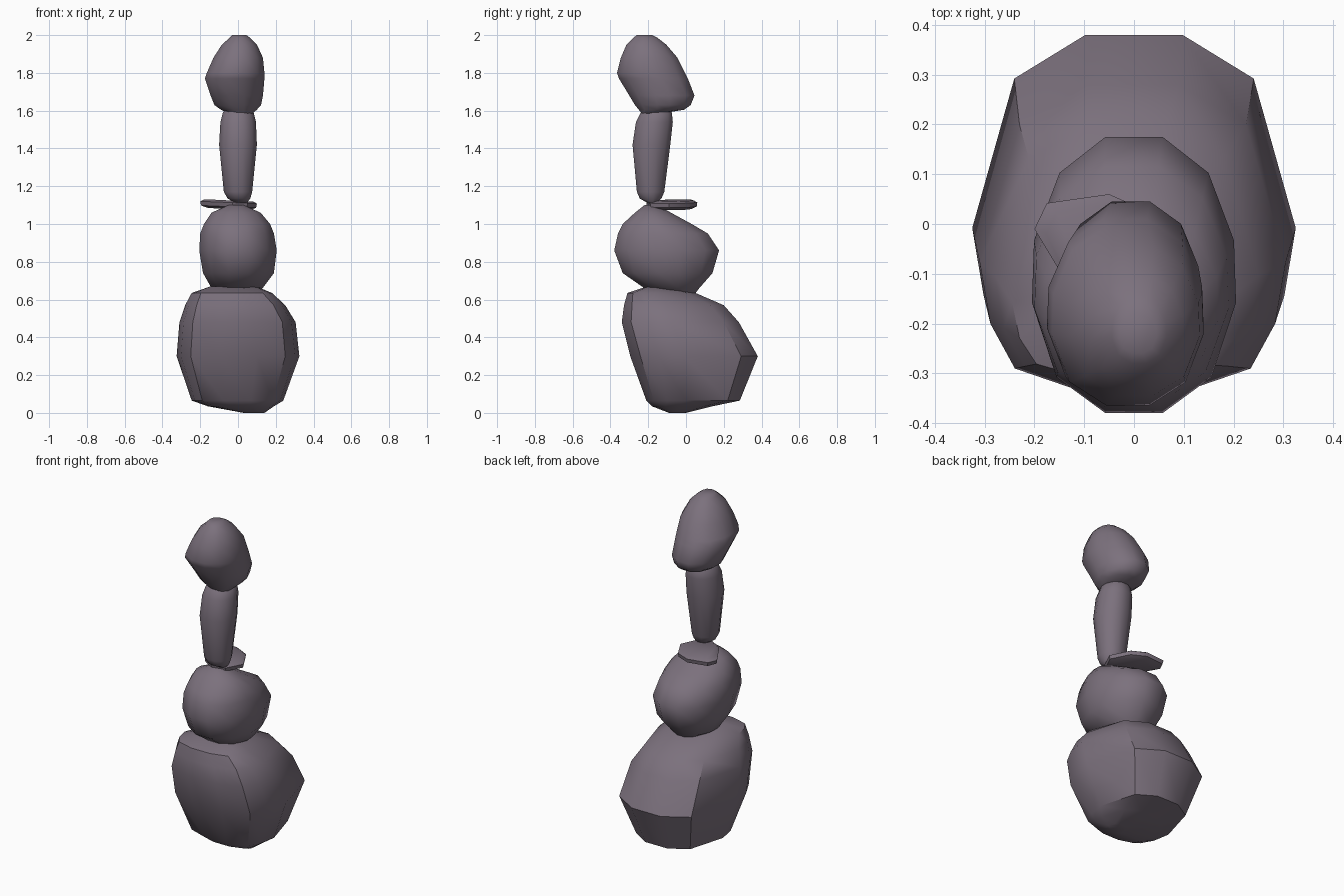
import bpy, bmesh, math

mat = bpy.data.materials.new("mauve grey stone")
mat.diffuse_color = (0.20, 0.165, 0.205, 1)


def loft(name, rings, angle):
    """Skin a stack of point rings, cap both ends, shade smooth by angle."""
    bm = bmesh.new()
    loops = [[bm.verts.new(p) for p in ring] for ring in rings]
    n = len(loops[0])
    for a, b in zip(loops, loops[1:]):
        for i in range(n):
            j = (i + 1) % n
            bm.faces.new((a[i], a[j], b[j], b[i]))
    bm.faces.new(loops[0][::-1])
    bm.faces.new(loops[-1])
    bmesh.ops.recalc_face_normals(bm, faces=bm.faces)
    me = bpy.data.meshes.new(name)
    bm.to_mesh(me)
    bm.free()
    me.materials.append(mat)
    ob = bpy.data.objects.new(name, me)
    bpy.context.collection.objects.link(ob)
    bpy.ops.object.select_all(action='DESELECT')
    bpy.context.view_layer.objects.active = ob
    ob.select_set(True)
    bpy.ops.object.shade_smooth_by_angle(angle=math.radians(angle))
    return ob


def stone(name, sections, half, angle=45):
    """sections: (z, x min, x max, y min, y max); half: right half outline, back to front."""
    outline = half + [(-x, y) for x, y in reversed(half)]
    rings = []
    for z, x0, x1, y0, y1 in sections:
        cx, cy, rx, ry = (x0 + x1) / 2, (y0 + y1) / 2, (x1 - x0) / 2, (y1 - y0) / 2
        rings.append([(cx + rx * u, cy + ry * v, z) for u, v in outline])
    return loft(name, rings, angle)


ROUND = [(0.28, 1), (0.73, 0.74), (0.98, 0.25), (1, -0.2), (0.76, -0.74), (0.28, -1)]
BOXY = [(0.3, 1), (0.74, 0.74), (1, -0.15), (0.93, -0.55), (0.77, -0.84), (0.3, -1)]

# large base boulder with a flattish front and sloping back
stone("base_boulder", [
    (0.00, 0.03, 0.14, -0.09, 0.00),
    (0.035, -0.16, 0.19, -0.18, 0.14),
    (0.065, -0.245, 0.24, -0.21, 0.285),
    (0.30, -0.325, 0.325, -0.295, 0.38),
    (0.48, -0.31, 0.305, -0.34, 0.28),
    (0.57, -0.28, 0.25, -0.328, 0.20),
    (0.635, -0.245, 0.18, -0.31, 0.05),
    (0.668, -0.15, 0.10, -0.21, -0.10)], BOXY, 38)

# rounded second stone
stone("round_stone", [
    (0.62, -0.05, 0.06, -0.03, 0.04),
    (0.66, -0.14, 0.13, -0.22, 0.07),
    (0.74, -0.185, 0.19, -0.335, 0.14),
    (0.86, -0.205, 0.205, -0.38, 0.175),
    (0.95, -0.20, 0.19, -0.36, 0.115),
    (1.00, -0.18, 0.17, -0.335, 0.03),
    (1.06, -0.14, 0.12, -0.27, -0.08),
    (1.10, -0.05, 0.03, -0.22, -0.15)], ROUND)

# thin flat slab, slightly tilted and offset to the back left
slab = [(-0.20, -0.01), (-0.175, 0.042), (-0.05, 0.06), (0.04, 0.02), (0.10, -0.09),
        (0.05, -0.19), (-0.03, -0.21), (-0.11, -0.16)]
loft("flat_slab", [
    [(-0.04 + (x + 0.04) * s, -0.07 + (y + 0.07) * s, z - 0.04 * x) for x, y in slab]
    for z, s in ((1.077, 0.75), (1.09, 0.97), (1.112, 1.0), (1.123, 0.85))], 40)

# tall upright stone
stone("upright_stone", [
    (1.115, -0.02, 0.05, -0.21, -0.15),
    (1.135, -0.055, 0.065, -0.245, -0.13),
    (1.17, -0.075, 0.075, -0.26, -0.115),
    (1.42, -0.10, 0.10, -0.283, -0.083),
    (1.54, -0.093, 0.095, -0.265, -0.07),
    (1.59, -0.08, 0.083, -0.24, -0.075),
    (1.62, -0.05, 0.05, -0.21, -0.10)], ROUND)

# tapered top stone leaning to the front
stone("top_stone", [
    (1.58, -0.04, 0.07, -0.23, -0.16),
    (1.605, -0.09, 0.10, -0.25, -0.01),
    (1.63, -0.125, 0.122, -0.27, 0.025),
    (1.68, -0.145, 0.132, -0.30, 0.045),
    (1.77, -0.175, 0.14, -0.355, 0.01),
    (1.80, -0.165, 0.14, -0.365, -0.005),
    (1.88, -0.13, 0.132, -0.345, -0.045),
    (1.95, -0.085, 0.10, -0.315, -0.105),
    (1.985, -0.045, 0.065, -0.28, -0.15),
    (2.00, -0.03, 0.045, -0.26, -0.18)], ROUND)
